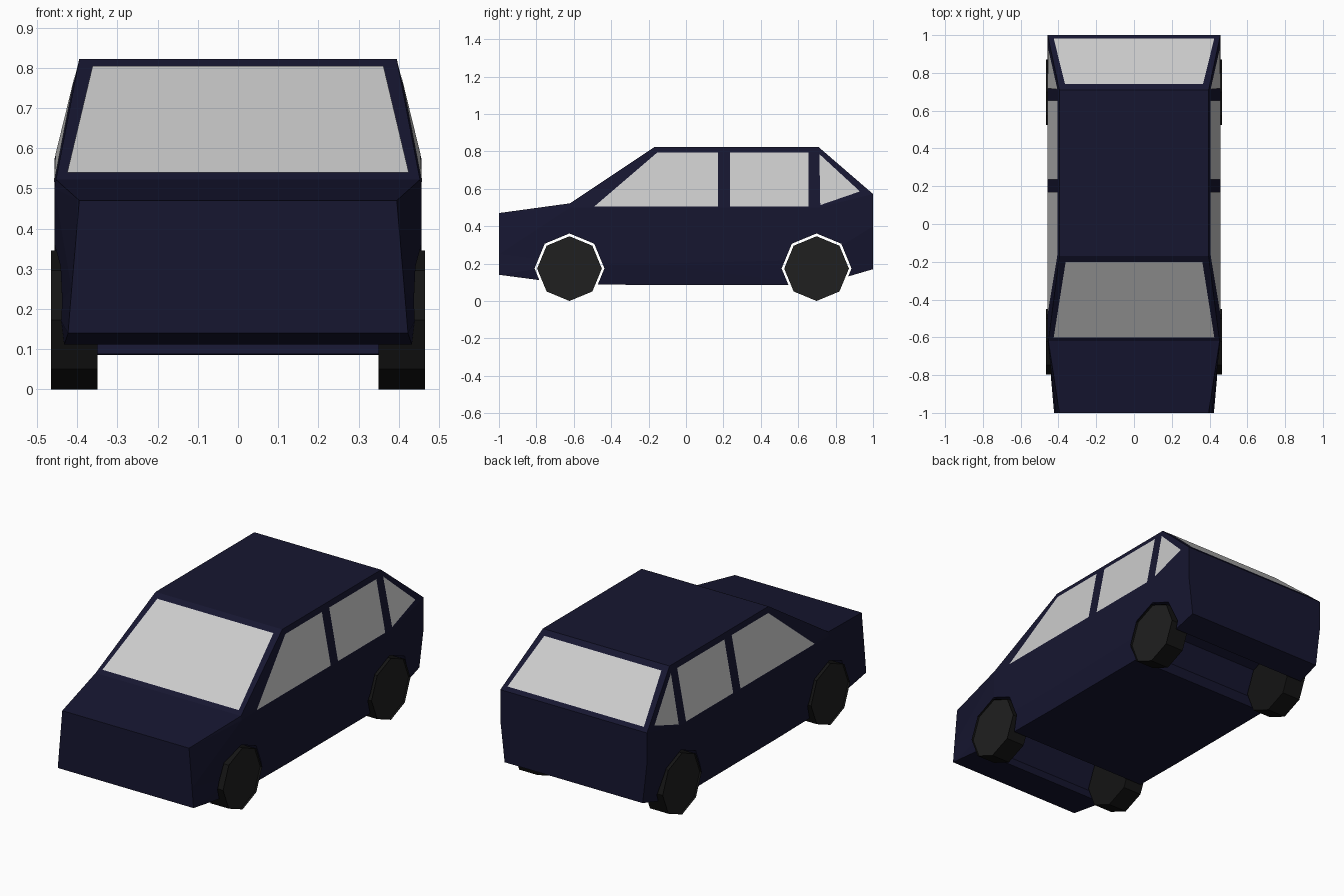
import bpy, bmesh, math
from mathutils import Vector

if "Cube" in bpy.data.objects:
    bpy.data.objects.remove(bpy.data.objects["Cube"])


def material(name, rgb):
    m = bpy.data.materials.new(name)
    m.diffuse_color = (*rgb, 1)
    m.use_nodes = True
    m.node_tree.nodes["Principled BSDF"].inputs["Base Color"].default_value = m.diffuse_color
    return m


NAVY = material("navy_paint", (0.008, 0.008, 0.03))
BLACK = material("black_trim", (0.006, 0.006, 0.005))
RUBBER = material("rubber", (0.007, 0.007, 0.007))
HUB = material("hub_grey", (0.014, 0.014, 0.014))


def make_object(name, bm, *mats):
    bmesh.ops.recalc_face_normals(bm, faces=bm.faces)
    me = bpy.data.meshes.new(name)
    bm.to_mesh(me)
    bm.free()
    for m in mats:
        me.materials.append(m)
    ob = bpy.data.objects.new(name, me)
    bpy.context.collection.objects.link(ob)
    return ob


def octagon_prism(y, z, r, x0, x1):
    """Eight-sided prism lying along x; returns bmesh and its face at x1."""
    bm = bmesh.new()
    rings = [[bm.verts.new((x, y + r * math.cos(i * math.pi / 4),
                            z + r * math.sin(i * math.pi / 4))) for i in range(8)]
             for x in (x0, x1)]
    for i in range(8):
        j = (i + 1) % 8
        bm.faces.new((rings[0][i], rings[0][j], rings[1][j], rings[1][i]))
    bm.faces.new(rings[0][::-1])
    cap = bm.faces.new(rings[1])
    return bm, cap


# Body shell: half sections (x, z) from sill up to roof, lofted along y
sections = [
    (-1.00, [(.423, .14), (.414, .25), (.395, .47), (.395, .47)]),
    (-0.62, [(.440, .09), (.457, .20), (.457, .50), (.453, .522)]),
    (-0.17, [(.440, .085), (.457, .20), (.457, .50), (.395, .822)]),
    (0.71, [(.440, .085), (.457, .22), (.457, .50), (.395, .822)]),
    (1.00, [(.430, .17), (.457, .40), (.457, .572), (.457, .572)]),
]
bm = bmesh.new()
loops = []
for y, half in sections:
    ring = half + [(-x, z) for x, z in reversed(half)]
    loops.append([bm.verts.new((x, y, z)) for x, z in ring])
for a, b in zip(loops, loops[1:]):
    for i in range(8):
        j = (i + 1) % 8
        bm.faces.new((a[i], a[j], b[j], b[i]))
bm.faces.new(loops[0])
bm.faces.new(loops[-1][::-1])
bmesh.ops.remove_doubles(bm, verts=bm.verts, dist=1e-4)
# Triangulated so that the bent panels stay exact for the wheel arch cuts
bmesh.ops.recalc_face_normals(bm, faces=bm.faces)
bmesh.ops.triangulate(bm, faces=[f for f in bm.faces if len(f.verts) > 3])
body = make_object("body", bm)

# Wheel arches cut right across the body
AXLES = [("front", -0.623), ("rear", 0.698)]
cutters = []
for label, y in AXLES:
    cutter = make_object(label + "_arch_cutter",
                         octagon_prism(y, .174, .187, -.6, .6)[0])
    cutter.hide_render = True
    cutters.append(cutter)
    mod = body.modifiers.new(label + "_arch", 'BOOLEAN')
    mod.operation = 'DIFFERENCE'
    mod.solver = 'EXACT'
    mod.object = cutter
bpy.context.view_layer.update()
deps = bpy.context.evaluated_depsgraph_get()
cut_mesh = bpy.data.meshes.new_from_object(body.evaluated_get(deps))
body.modifiers.clear()
body.data = cut_mesh
for c in cutters:
    bpy.data.objects.remove(c)

# Paint: navy above, black bumpers and underside
bm = bmesh.new()
bm.from_mesh(body.data)
bmesh.ops.bisect_plane(bm, geom=bm.verts[:] + bm.edges[:] + bm.faces[:],
                       plane_co=(0, 0, .23), plane_no=(0, 0, 1))
bm.normal_update()
for f in bm.faces:
    c = f.calc_center_median()
    bumper = abs(f.normal.y) > .8 and c.z < .23
    f.material_index = 1 if bumper or f.normal.z < -.3 else 0
bm.to_mesh(body.data)
bm.free()
body.data.materials.clear()
body.data.materials.append(NAVY)
body.data.materials.append(BLACK)


def pane(name, points, outward):
    """Flat window lying just proud of the body."""
    off = Vector(outward).normalized() * .003
    bm = bmesh.new()
    face = bm.faces.new([bm.verts.new(Vector(p) + off) for p in points])
    face.normal_update()
    if face.normal.dot(off) < 0:
        face.normal_flip()
    me = bpy.data.meshes.new(name)
    bm.to_mesh(me)
    bm.free()
    bpy.context.collection.objects.link(bpy.data.objects.new(name, me))


# Windscreen and rear window
pane("windscreen", [(-.425, -.598, .537), (.425, -.598, .537),
                    (.362, -.20, .802), (-.362, -.20, .802)], (0, -.3, .45))
pane("rear_window", [(-.425, .98, .589), (.425, .98, .589),
                     (.365, .738, .798), (-.365, .738, .798)], (0, .25, .29))

# Side windows, given as (y, z) and laid on the sloping side
side_windows = {
    "front_side_window": [(-.49, .505), (-.155, .792), (.17, .792), (.17, .505)],
    "rear_side_window": [(.235, .505), (.235, .792), (.655, .792), (.655, .505)],
    "quarter_window": [(.718, .512), (.713, .785), (.93, .585)],
}
for name, pts in side_windows.items():
    for side, s in (("right", 1), ("left", -1)):
        pane(side + "_" + name,
             [(s * (.457 - .1925 * (z - .5 - .248 * max(0, y - .71))), y, z)
              for y, z in pts], (s, 0, .19))

# Octagonal wheels with slightly recessed hubs
for label, y in AXLES:
    for side, s in (("right", 1), ("left", -1)):
        bm, cap = octagon_prism(y, .173, .173, s * .35, s * .465)
        bmesh.ops.inset_region(bm, faces=[cap], thickness=.075)
        for v in cap.verts:
            v.co.x -= s * .012
        cap.material_index = 1
        make_object(f"{label}_{side}_wheel", bm, RUBBER, HUB)
